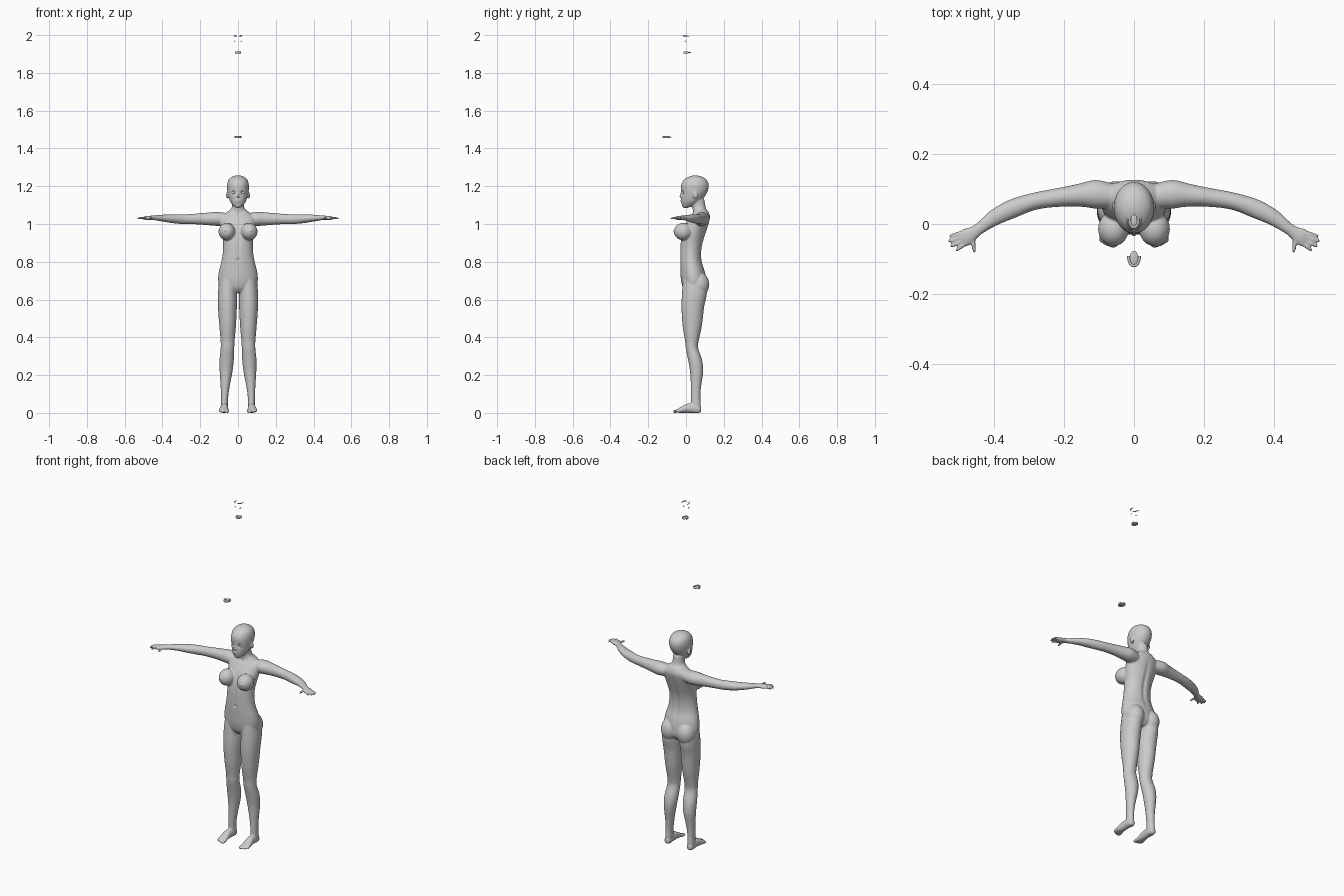
import bpy, bmesh, math
from mathutils import Vector, Matrix


def spline(keys, sub):
    """Catmull-Rom interpolation of tuples."""
    k = [keys[0]] + list(keys) + [keys[-1]]
    out = []
    for i in range(1, len(k) - 2):
        for j in range(sub):
            t = j / sub
            out.append(tuple(0.5 * (2 * b + (c - a) * t + (2 * a - 5 * b + 4 * c - d) * t * t
                                    + (3 * b - a - 3 * c + d) * t ** 3)
                             for a, b, c, d in zip(k[i - 1], k[i], k[i + 1], k[i + 2])))
    return out + [tuple(keys[-1])]


def tube(bm, keys, sx=1, upright=False, n=24, sub=4):
    """Loft ellipses through (x, y, z, half width, half depth) keys."""
    pts = spline(keys, sub)
    rings = []
    for i, p in enumerate(pts):
        c = Vector(p[:3])
        if upright:
            u, v = Vector((1, 0, 0)), Vector((0, 1, 0))
        else:
            t = Vector(pts[min(i + 1, len(pts) - 1)][:3]) - Vector(pts[max(i - 1, 0)][:3])
            u, v = t.cross(Vector((0, 0, 1))).normalized(), Vector((0, 0, 1))
        ring = []
        for j in range(n):
            a = math.tau * j / n
            q = c + u * (max(p[3], .001) * math.cos(a)) + v * (max(p[4], .001) * math.sin(a))
            ring.append(bm.verts.new((q.x * sx, q.y, q.z)))
        rings.append(ring)
    faces = [bm.faces.new(rings[0]), bm.faces.new(rings[-1][::-1])]
    for r, s in zip(rings, rings[1:]):
        for j in range(n):
            faces.append(bm.faces.new((r[j], s[j], s[(j + 1) % n], r[(j + 1) % n])))
    bmesh.ops.recalc_face_normals(bm, faces=faces)


def ball(bm, loc, rad, sx=1, rot=0):
    m = (Matrix.Translation((loc[0] * sx, loc[1], loc[2])) @ Matrix.Rotation(rot, 4, 'X')
         @ Matrix.Diagonal((*rad, 1)))
    bmesh.ops.create_uvsphere(bm, u_segments=24, v_segments=16, radius=1, matrix=m)


def finish(bm, name):
    me = bpy.data.meshes.new(name)
    bm.to_mesh(me)
    bm.free()
    ob = bpy.data.objects.new(name, me)
    bpy.context.collection.objects.link(ob)
    me.shade_smooth()
    return ob


def slices(rows):
    """(z, half width, front y, back y) -> tube keys."""
    return [(0, (f + b) / 2, z, w, (b - f) / 2) for z, w, f, b in rows]


bm = bmesh.new()
# torso and neck
tube(bm, slices([(.635, .05, .005, .08), (.66, .092, -.016, .105), (.70, .105, -.026, .108),
                 (.75, .101, -.03, .10), (.80, .088, -.032, .085), (.85, .08, -.032, .082),
                 (.90, .079, -.03, .09), (.95, .086, -.022, .105), (1.0, .094, -.003, .12),
                 (1.035, .092, .02, .127), (1.062, .06, .035, .12), (1.085, .034, .034, .105),
                 (1.13, .031, .026, .097)]), upright=True, n=40)
# head
tube(bm, slices([(1.085, .010, -.014, .008), (1.098, .026, -.021, .045), (1.12, .042, -.025, .075),
                 (1.15, .052, -.026, .102), (1.18, .057, -.027, .117), (1.21, .057, -.025, .12),
                 (1.235, .049, -.010, .108), (1.25, .032, .014, .085), (1.257, .010, .037, .062)]),
     upright=True, n=40)
# nose, lips
ball(bm, (0, -.026, 1.146), (.007, .011, .006))
ball(bm, (0, -.023, 1.156), (.005, .008, .016), rot=-.25)
ball(bm, (0, -.022, 1.125), (.013, .008, .004))
ball(bm, (0, -.021, 1.118), (.011, .008, .004))

for s in (1, -1):
    # ear, chest, buttock
    ball(bm, (.057, .05, 1.152), (.006, .012, .019), s, .2)
    ball(bm, (.059, -.014, .960), (.044, .050, .046), s)
    ball(bm, (.068, -.062, .965), (.005, .006, .005), s)
    ball(bm, (.052, .066, .680), (.051, .057, .066), s)
    # leg
    tube(bm, [(.052, .040, .72, .044, .055), (.056, .045, .64, .050, .066),
              (.056, .036, .56, .050, .060), (.055, .033, .46, .044, .051),
              (.055, .031, .38, .037, .036), (.056, .032, .34, .036, .033),
              (.060, .048, .28, .038, .037), (.063, .056, .22, .034, .035),
              (.068, .053, .14, .024, .027), (.071, .051, .08, .019, .025),
              (.072, .053, .03, .019, .026), (.072, .054, .004, .016, .022)], s, True)
    # foot
    tube(bm, [(.072, .080, .018, .010, .012), (.072, .070, .019, .018, .019),
              (.072, .045, .024, .020, .024), (.073, .010, .025, .021, .025),
              (.075, -.025, .016, .025, .016), (.076, -.048, .010, .024, .009)], s)
    # toes
    for i in range(5):
        x, r = .056 + .0098 * i, (.0085, .006, .006, .0055, .005)[i]
        y = (-.068, -.068, -.065, -.060, -.054)[i]
        tube(bm, [(x, -.035, .010, r, r), (x, y + .008, .008, r, r), (x, y, .006, r * .5, r * .5)],
             s, n=12)
    # arm and palm
    tube(bm, [(.065, .080, 1.025, .036, .034), (.11, .085, 1.027, .041, .037),
              (.15, .083, 1.027, .034, .034), (.20, .078, 1.027, .028, .030),
              (.26, .070, 1.026, .025, .026), (.30, .061, 1.026, .025, .026),
              (.35, .043, 1.028, .027, .023), (.40, .018, 1.031, .023, .018),
              (.44, -.011, 1.033, .017, .013), (.46, -.025, 1.033, .019, .011),
              (.478, -.036, 1.032, .025, .011), (.496, -.046, 1.031, .023, .008)], s)
    # fingers and thumb
    for a, b in (((.494, -.026), (.529, -.035)), ((.494, -.038), (.533, -.050)),
                 ((.490, -.048), (.527, -.065)), ((.482, -.055), (.511, -.077)),
                 ((.462, -.040), (.457, -.083))):
        mid = [(p + q) / 2 for p, q in zip(a, b)]
        tube(bm, [(*a, 1.031, .0068, .0068), (*mid, 1.032, .006, .006),
                  (a[0] * .1 + b[0] * .9, a[1] * .1 + b[1] * .9, 1.029, .005, .005),
                  (*b, 1.028, .002, .002)], s, n=12)

# fuse the parts into one skin
body = finish(bm, "body")
bpy.context.view_layer.objects.active = body
body.select_set(True)
rm = body.modifiers.new("fuse", 'REMESH')
rm.mode, rm.voxel_size, rm.use_smooth_shade = 'VOXEL', .0038, True
sm = body.modifiers.new("relax", 'SMOOTH')
sm.factor, sm.iterations = .5, 4
for m in ("fuse", "relax"):
    bpy.ops.object.modifier_apply(modifier=m)

# sculpted details: eye sockets, navel, collar notch; then spine and belly grooves
dents = [(.024, -.022, 1.166, .010, .009), (0, -.032, .81, .006, .007),
         (0, .03, 1.055, .010, .006), (.026, .03, 1.068, .012, .005)]
for v in body.data.vertices:
    c = v.co
    for x, y, z, r, d in dents:
        q = (abs(c.x) - x) ** 2 + (c.y - y) ** 2 + (c.z - z) ** 2
        if q < 9 * r * r:
            c.y += d * math.exp(-q / (r * r))
    if .72 < c.z < 1.04 and abs(c.x) < .04:
        fade = math.sin(math.pi * (c.z - .72) / .32) * math.exp(-(c.x / .012) ** 2)
        c.y += -.006 * fade if c.y > .05 else .004 * fade
    c.z = max(c.z, 0)
body.data.shade_smooth()

# eyeballs
bm = bmesh.new()
for s in (1, -1):
    ball(bm, (.024, -.006, 1.166), (.011, .011, .010), s)
finish(bm, "eyes")


def arch(name, y, z, w, d, r, tongue):
    """Horseshoe dental arch, open toward the back."""
    bm = bmesh.new()
    keys = [(w * math.cos(a), y - d * math.sin(a), z, r, r * 1.4)
            for a in [math.pi * i / 8 for i in range(9)]]
    tube(bm, keys, n=10, sub=2)
    if tongue:
        ball(bm, (0, y - d * .2, z), (w * .75, d * .75, r))
    finish(bm, name)


# spare mouth parts floating above the head
arch("lower_teeth", -.092, 1.460, .016, .028, .004, True)
arch("upper_teeth", .014, 1.908, .013, .024, .004, True)

# spare lash and brow strips
bm = bmesh.new()
for s in (1, -1):
    tube(bm, [(.013, -.008, 1.967, .001, .001), (.017, -.004, 1.969, .0015, .002),
              (.021, .004, 1.966, .001, .001)], s, n=8)
finish(bm, "lash_strips")
bm = bmesh.new()
for s in (1, -1):
    tube(bm, [(.005, -.016, 1.994, .001, .001), (.013, -.013, 1.997, .002, .003),
              (.019, -.002, 1.996, .002, .003), (.021, .018, 1.993, .001, .001)], s, n=8)
finish(bm, "brow_strips")
